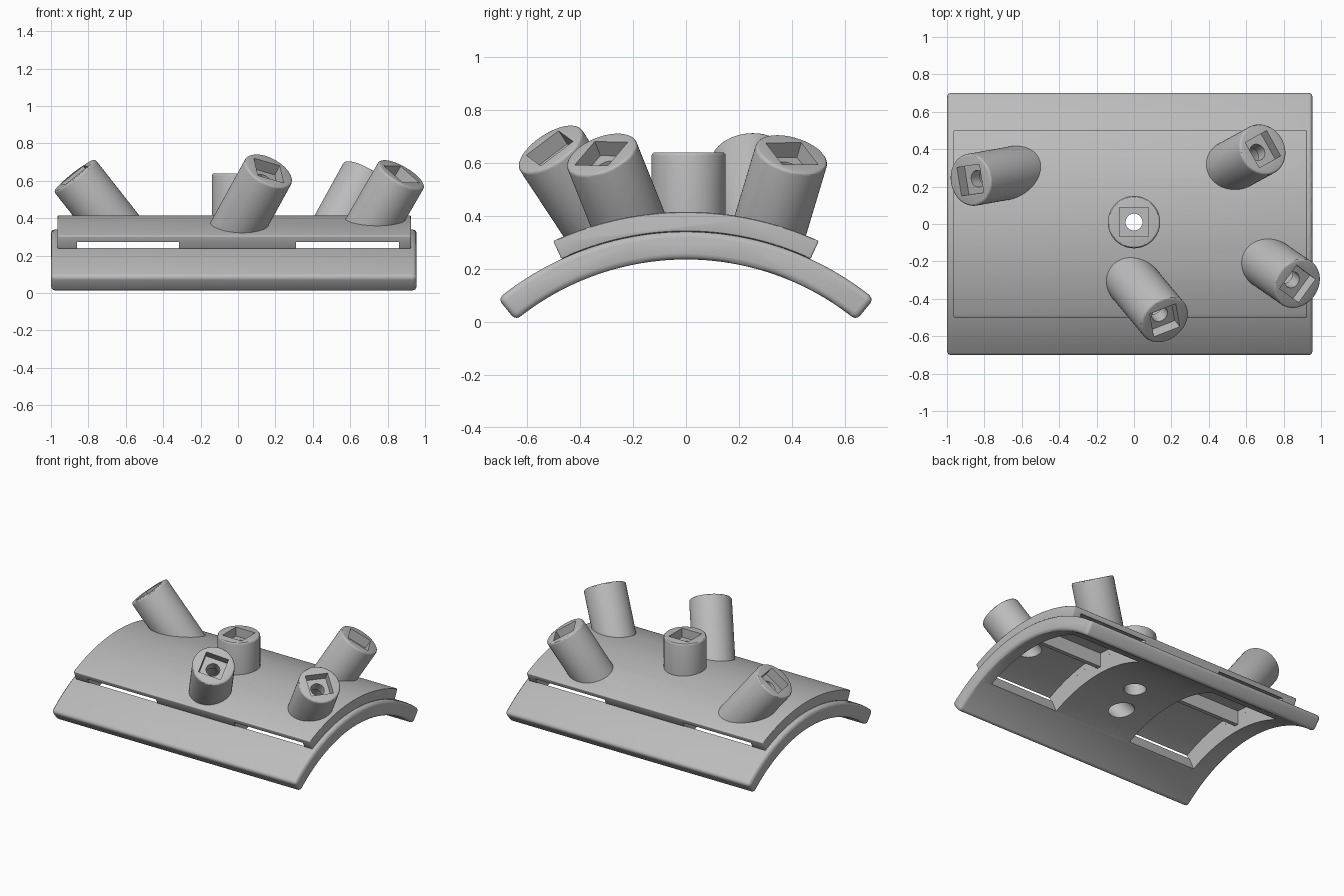
import bpy, bmesh, math
from mathutils import Matrix, Vector

if "Cube" in bpy.data.objects:
    bpy.data.objects.remove(bpy.data.objects["Cube"], do_unlink=True)

grey = bpy.data.materials.new("plain_grey")
grey.use_nodes = True
grey.diffuse_color = (0.5, 0.5, 0.5, 1)
grey.node_tree.nodes["Principled BSDF"].inputs["Base Color"].default_value = grey.diffuse_color

ARC_Z = -0.781                      # height of the shared arc axis
INNER, SEAM, CEILING, OUTER = 1.016, 1.121, 1.162, 1.196
WINDOWS = [(-0.86, -0.315), (0.31, 0.86)]


def make(name, bm, matrix=Matrix()):
    bmesh.ops.recalc_face_normals(bm, faces=bm.faces)
    mesh = bpy.data.meshes.new(name)
    bm.to_mesh(mesh)
    bm.free()
    mesh.transform(matrix)
    mesh.materials.append(grey)
    ob = bpy.data.objects.new(name, mesh)
    bpy.context.collection.objects.link(ob)
    return ob


def sector(name, r0, r1, degrees, x0, x1, n=56):
    """Arched slab about the x axis, with radial ends."""
    bm = bmesh.new()
    a = math.radians(degrees)
    angles = [-a + 2 * a * i / n for i in range(n + 1)]
    ring = [(r1, t) for t in angles] + [(r0, t) for t in reversed(angles)]
    face = bm.faces.new([bm.verts.new((x0, r * math.sin(t), ARC_Z + r * math.cos(t)))
                         for r, t in ring])
    new = bmesh.ops.extrude_face_region(bm, geom=[face])["geom"]
    bmesh.ops.translate(bm, vec=(x1 - x0, 0, 0),
                        verts=[v for v in new if isinstance(v, bmesh.types.BMVert)])
    return make(name, bm)


def box(name, lo, hi, matrix=Matrix()):
    bm = bmesh.new()
    bmesh.ops.create_cube(bm, size=1)
    lo, hi = Vector(lo), Vector(hi)
    for v in bm.verts:
        v.co = (lo + hi) / 2 + Vector(c * s for c, s in zip(v.co, hi - lo))
    return make(name, bm, matrix)


def rod(name, radius, z0, z1, matrix):
    bm = bmesh.new()
    bmesh.ops.create_cone(bm, cap_ends=True, segments=64, radius1=radius, radius2=radius,
                          depth=z1 - z0, matrix=Matrix.Translation((0, 0, (z0 + z1) / 2)))
    return make(name, bm, matrix)


def bake(ob):
    mesh = bpy.data.meshes.new_from_object(
        ob.evaluated_get(bpy.context.evaluated_depsgraph_get()))
    ob.modifiers.clear()
    ob.data = mesh


def bevel(ob, width):
    mod = ob.modifiers.new("bevel", "BEVEL")
    mod.width, mod.segments, mod.limit_method = width, 3, "ANGLE"
    bake(ob)


def cut(ob, cutters):
    for c in cutters:
        mod = ob.modifiers.new("cut", "BOOLEAN")
        mod.operation, mod.solver, mod.object = "DIFFERENCE", "EXACT", c
        bake(ob)


# Arched plates, one lying on the other
lower_plate = sector("lower_plate", INNER, SEAM, 39.3, -1, 0.955)
bevel(lower_plate, 0.022)
upper_plate = sector("upper_plate", SEAM, OUTER, 24.8, -0.965, 0.925)
bevel(upper_plate, 0.006)
parts, cutters, bores = [lower_plate, upper_plate], [], []

# Strap windows through the lower plate and channels under the upper plate
for x0, x1 in WINDOWS:
    window = sector("window_cutter", 0.95, 1.14, 24.4, x0, x1)
    channel = sector("channel_cutter", 1.08, CEILING, 32, x0, x1)
    cut(lower_plate, [window])
    cut(upper_plate, [channel])
    cutters += [window, channel]
    parts.append(box("strap_rib", (x0 - 0.01, 0, 0.28), (x1 + 0.01, 0.03, 0.385)))

# Pipe sockets: top centre, axis direction, turn of the square recess
PIPES = {
    "centre_pipe": ((0, 0.01, 0.64), (0, 0, 1), 0),
    "right_pipe": ((-0.875, 0.235, 0.63), (-0.786, -0.14, 1), 9),
    "front_pipe": ((0.165, -0.515, 0.655), (0.55, -0.66, 1), 10),
    "front_left_pipe": ((0.875, -0.32, 0.635), (0.58, -0.4, 1), -36),
    "back_left_pipe": ((0.69, 0.4, 0.635), (0.55, 0.3, 1), 29),
}
under = sector("under_cutter", 0.3, 1.175, 50, -1.5, 1.5)
cutters.append(under)
for name, (top, axis, turn) in PIPES.items():
    z = Vector(axis).normalized()
    turn = math.radians(turn)
    x = Vector((math.cos(turn), math.sin(turn), 0))
    x = (x - z * x.dot(z)).normalized()
    frame = Matrix.Translation(top) @ Matrix((x, z.cross(x), z)).transposed().to_4x4()
    pipe = rod(name, 0.14, -0.75, 0, frame)
    bevel(pipe, 0.013)
    square = box("square_cutter", (-0.077, -0.077, -0.065), (0.077, 0.077, 0.1), frame)
    hole = rod("hole_cutter", 0.045, -1, 0.05, frame)
    bore = rod("bore_cutter", 0.073, -1, -0.14, frame)
    cut(pipe, [under, square, hole, bore])
    bores.append(bore)
    cutters += [square, hole, bore]
    parts.append(pipe)

# Bores carry on through both plates
for plate in (lower_plate, upper_plate):
    cut(plate, bores)

for c in cutters:
    bpy.data.objects.remove(c, do_unlink=True)

# Smooth curved faces, keep hard edges
bpy.ops.object.select_all(action="DESELECT")
for ob in parts:
    ob.select_set(True)
bpy.context.view_layer.objects.active = lower_plate
bpy.ops.object.shade_smooth_by_angle(angle=math.radians(30))
